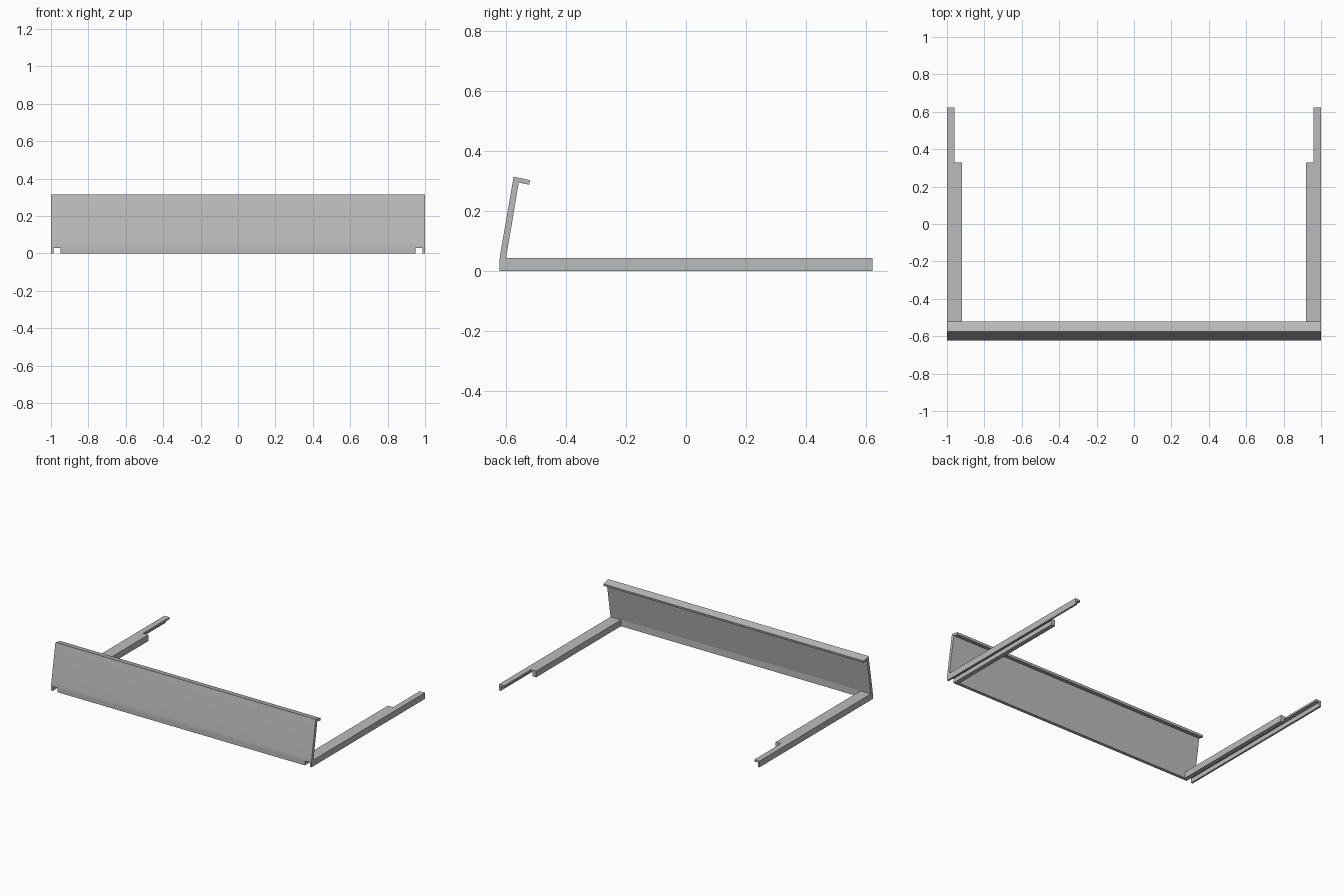
import bpy
import bmesh
import math
from mathutils import Vector

cube = bpy.data.objects.get("Cube")
if cube:
    bpy.data.objects.remove(cube, do_unlink=True)

grey = bpy.data.materials.new("plain_grey")
grey.use_nodes = True
grey.diffuse_color = (0.5, 0.5, 0.5, 1)
grey.node_tree.nodes["Principled BSDF"].inputs["Base Color"].default_value = (0.5, 0.5, 0.5, 1)


def extrude(name, points, direction):
    """Extrude a closed outline of 3D points into a solid."""
    bm = bmesh.new()
    face = bm.faces.new([bm.verts.new(p) for p in points])
    made = bmesh.ops.extrude_face_region(bm, geom=[face])["geom"]
    moved = [v for v in made if isinstance(v, bmesh.types.BMVert)]
    bmesh.ops.translate(bm, verts=moved, vec=Vector(direction))
    bmesh.ops.recalc_face_normals(bm, faces=bm.faces)
    mesh = bpy.data.meshes.new(name)
    bm.to_mesh(mesh)
    bm.free()
    mesh.materials.append(grey)
    obj = bpy.data.objects.new(name, mesh)
    bpy.context.collection.objects.link(obj)
    return obj


def activate(obj):
    bpy.ops.object.select_all(action="DESELECT")
    obj.select_set(True)
    bpy.context.view_layer.objects.active = obj


def cut(obj, cutter):
    mod = obj.modifiers.new("groove", "BOOLEAN")
    mod.operation = "DIFFERENCE"
    mod.solver = "EXACT"
    mod.object = cutter
    activate(obj)
    bpy.ops.object.modifier_apply(modifier=mod.name)


# Leaning front panel with a folded top lip
profile = [(-0.622, 0), (-0.622, 0.035), (-0.62, 0.055), (-0.575, 0.315),
           (-0.52, 0.303), (-0.523, 0.288), (-0.558, 0.295),
           (-0.6, 0.045), (-0.6, 0)]
panel = extrude("front_panel", [(-1, y, z) for y, z in profile], (2, 0, 0))

# Stepped side rails, grooved underneath along their whole length
plan = [(1, -0.6), (1, 0.622), (0.96, 0.622), (0.96, 0.33), (0.92, 0.33), (0.92, -0.6)]
slot = [(0.95, -0.7), (0.987, -0.7), (0.987, 0.7), (0.95, 0.7)]
for side, sign in (("left", 1), ("right", -1)):
    rail = extrude(side + "_rail", [(sign * x, y, 0) for x, y in plan], (0, 0, 0.043))
    cutter = extrude(side + "_groove_cutter", [(sign * x, y, -0.05) for x, y in slot], (0, 0, 0.08))
    cutter.hide_render = True
    cut(rail, cutter)
    cut(panel, cutter)
    bpy.data.objects.remove(cutter, do_unlink=True)

# Soften only the gentle bend at the foot of the panel
activate(panel)
bpy.ops.object.shade_smooth_by_angle(angle=math.radians(9))
